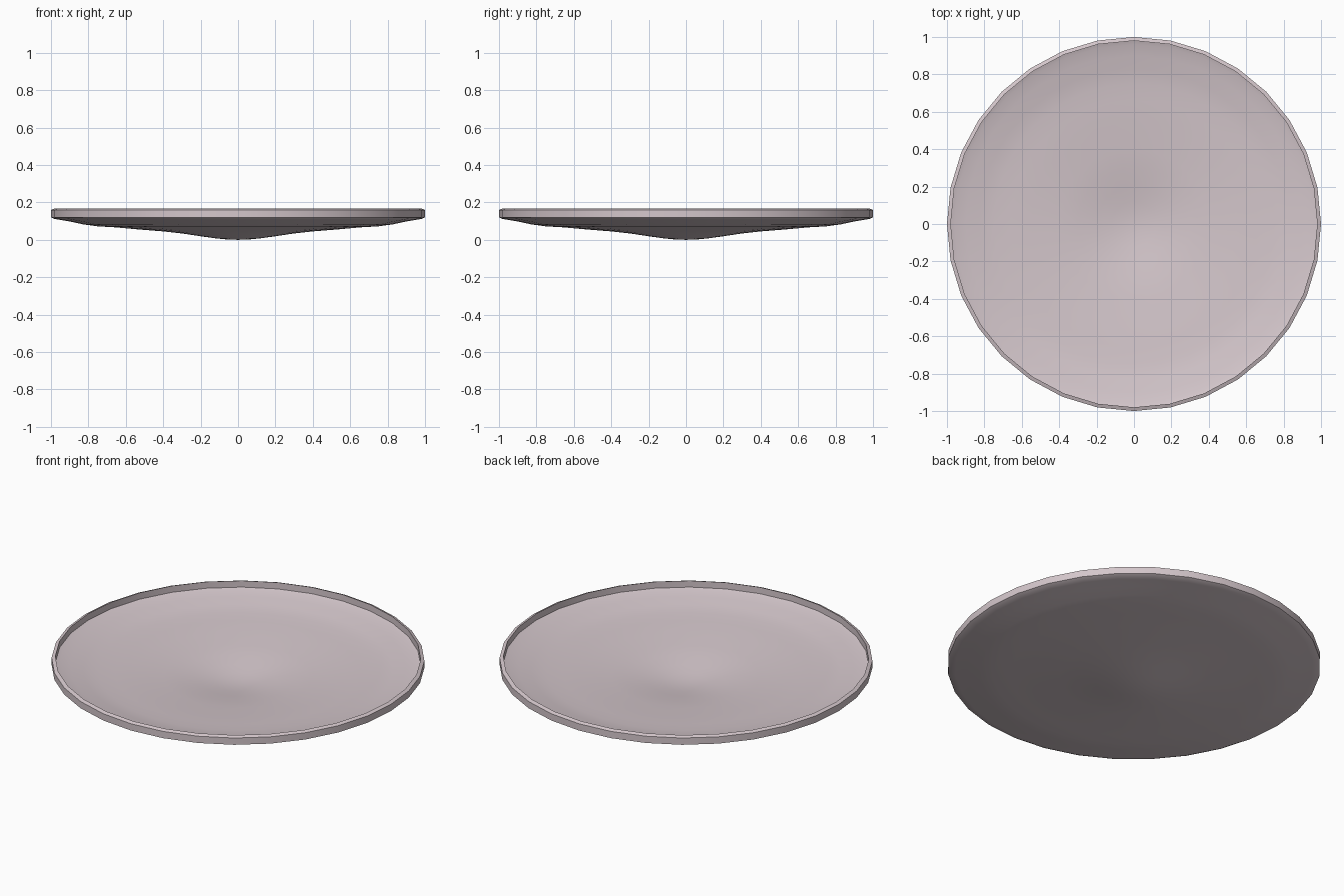
import bpy, bmesh, math

if "Cube" in bpy.data.objects:
    bpy.data.objects.remove(bpy.data.objects["Cube"])

SIDES = 32

# Underside: shallow, slightly rippled cone (radius, height)
under = [(0.0, 0.0), (0.06, 0.002), (0.12, 0.008), (0.2, 0.019), (0.3, 0.034),
         (0.4, 0.045), (0.55, 0.057), (0.66, 0.067), (0.75, 0.072),
         (0.83, 0.083), (0.9, 0.098), (0.96, 0.108)]
# Upright rim with a small outer chamfer
rim = [(0.985, 0.113), (1.0, 0.12), (1.0, 0.16), (0.98, 0.168), (0.98, 0.13)]
# Inside follows the underside at a constant thickness
inside = [(r, z + 0.015) for r, z in reversed(under)]
profile = under + rim + inside


def lathe(name, points, sides):
    bm = bmesh.new()
    rings = []
    for r, z in points:
        if r == 0:
            rings.append([bm.verts.new((0, 0, z))] * sides)
        else:
            rings.append([bm.verts.new((r * math.cos(a), r * math.sin(a), z))
                          for a in (2 * math.pi * i / sides for i in range(sides))])
    for low, high in zip(rings, rings[1:]):
        for i in range(sides):
            j = (i + 1) % sides
            corners = list(dict.fromkeys([low[i], low[j], high[j], high[i]]))
            bm.faces.new(corners)
    bmesh.ops.recalc_face_normals(bm, faces=bm.faces)
    mesh = bpy.data.meshes.new(name)
    bm.to_mesh(mesh)
    bm.free()
    obj = bpy.data.objects.new(name, mesh)
    bpy.context.collection.objects.link(obj)
    return obj


# Dish
dish = lathe("dish", profile, SIDES)
mat = bpy.data.materials.new("pale_pink_grey")
mat.diffuse_color = (0.66, 0.57, 0.6, 1)
mat.use_nodes = True
mat.node_tree.nodes["Principled BSDF"].inputs["Base Color"].default_value = mat.diffuse_color
dish.data.materials.append(mat)

bpy.context.view_layer.objects.active = dish
dish.select_set(True)
bpy.ops.object.shade_smooth_by_angle(angle=math.radians(30))
